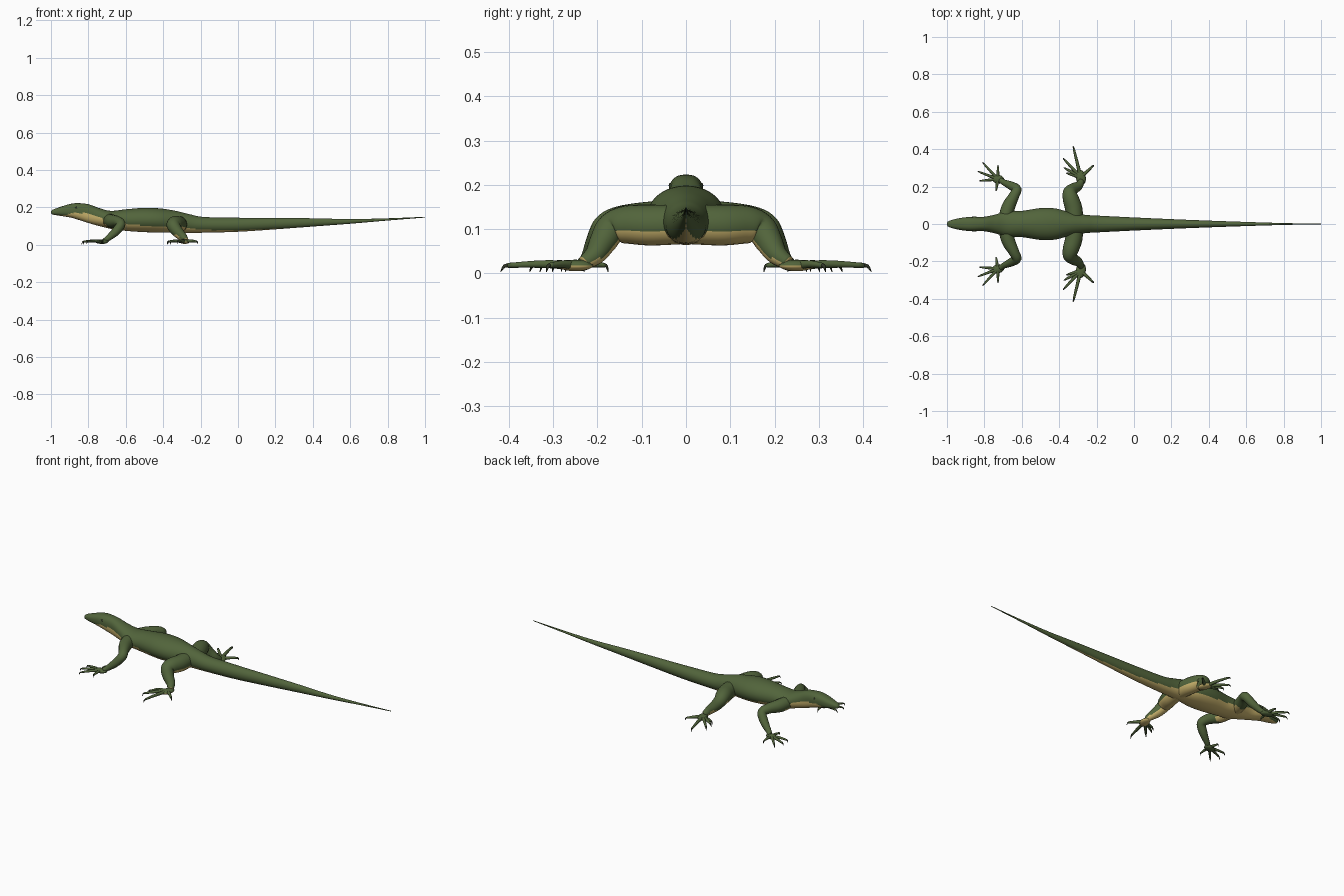
import bpy, bmesh, math
from mathutils import Vector

if "Cube" in bpy.data.objects:
    bpy.data.objects.remove(bpy.data.objects["Cube"])


def material(name, rgb):
    m = bpy.data.materials.new(name)
    m.diffuse_color = (*rgb, 1)
    m.use_nodes = True
    m.node_tree.nodes["Principled BSDF"].inputs["Base Color"].default_value = m.diffuse_color
    return m


GREEN = material("green skin", (0.084, 0.128, 0.044))
YELLOW = material("yellow belly", (0.60, 0.46, 0.155))
DARK = material("dark claw", (0.03, 0.038, 0.02))


def spline(points, steps):
    """Smooth curve through tuples of any length."""
    out = []
    n = len(points)
    for i in range(n - 1):
        p = [points[max(0, min(n - 1, i + k))] for k in (-1, 0, 1, 2)]
        for s in range(steps):
            t = s / steps
            out.append([0.5 * (2 * b + (c - a) * t + (2 * a - 5 * b + 4 * c - d) * t * t
                               + (3 * b - a - 3 * c + d) * t ** 3)
                        for a, b, c, d in zip(*p)])
    out.append(list(points[-1]))
    return out


def loft(name, rings, mats, rule=None, mirror=False):
    """Skin a list of rings, close the ends and colour the faces by a rule."""
    bm = bmesh.new()
    rows = [[bm.verts.new(v) for v in ring] for ring in rings]
    n = len(rows[0])
    for a, b in zip(rows, rows[1:]):
        for i in range(n):
            j = (i + 1) % n
            bm.faces.new((a[i], a[j], b[j], b[i]))
    bm.faces.new(rows[0])
    bm.faces.new(rows[-1])
    bmesh.ops.recalc_face_normals(bm, faces=bm.faces)
    bm.normal_update()
    for f in bm.faces:
        f.smooth = True
        if rule:
            f.material_index = rule(f.calc_center_median(), f.normal)
    return finish(name, bm, mats, mirror)


def finish(name, bm, mats, mirror):
    me = bpy.data.meshes.new(name)
    bm.to_mesh(me)
    bm.free()
    for m in mats:
        me.materials.append(m)
    ob = bpy.data.objects.new(name, me)
    bpy.context.collection.objects.link(ob)
    if mirror:
        mod = ob.modifiers.new("other side", 'MIRROR')
        mod.use_axis = (False, True, False)
        mod.use_mirror_merge = False
    return ob


def tube(name, points, mats, sides=14, steps=6, rule=None):
    """Round limb through (x, y, z, radius) points, mirrored to the other side."""
    pts = spline(points, steps)
    pos = [Vector(p[:3]) for p in pts]
    side, old, rings = None, None, []
    for i, p in enumerate(pts):
        tan = (pos[min(i + 1, len(pos) - 1)] - pos[max(i - 1, 0)]).normalized()
        if side is None:
            side = tan.cross(Vector((0, 0, 1))).normalized()
        else:
            side = old.rotation_difference(tan) @ side
        old = tan
        up = side.cross(tan)
        r = max(p[3], 0.0006)
        rings.append([pos[i] + r * (math.cos(a) * side + math.sin(a) * up)
                      for a in (2 * math.pi * k / sides for k in range(sides))])
    return loft(name, rings, mats, rule, mirror=True)


# Head, torso and tail: x, bottom, top, half width
BODY = [(-1.0, 0.168, 0.178, 0.006), (-0.99, 0.162, 0.188, 0.016),
        (-0.95, 0.155, 0.203, 0.028), (-0.90, 0.147, 0.218, 0.036),
        (-0.86, 0.136, 0.223, 0.039), (-0.80, 0.117, 0.217, 0.039),
        (-0.74, 0.100, 0.196, 0.051), (-0.68, 0.086, 0.182, 0.068),
        (-0.60, 0.075, 0.190, 0.070), (-0.50, 0.068, 0.198, 0.085),
        (-0.42, 0.066, 0.195, 0.083), (-0.34, 0.065, 0.183, 0.062),
        (-0.26, 0.064, 0.164, 0.049), (-0.18, 0.065, 0.149, 0.044),
        (0.0, 0.070, 0.145, 0.035), (0.2, 0.083, 0.144, 0.026),
        (0.4, 0.098, 0.142, 0.018), (0.6, 0.113, 0.138, 0.011),
        (0.8, 0.130, 0.142, 0.005), (1.0, 0.146, 0.150, 0.0015)]
# Belly colour limit: x, share of the height
LIMIT = [(-1.0, 0.0), (-0.93, 0.12), (-0.87, 0.42), (-0.78, 0.5), (-0.68, 0.42),
         (-0.55, 0.28), (-0.3, 0.26), (-0.1, 0.14), (0.1, 0.08), (0.45, 0.0), (1.0, 0.0)]


def lookup(table, x):
    for a, b in zip(table, table[1:]):
        if x <= b[0]:
            t = (x - a[0]) / (b[0] - a[0])
            return [p + (q - p) * t for p, q in zip(a, b)]
    return table[-1]


def belly_rule(c, n):
    _, lo, hi, _ = lookup(BODY, c.x)
    return int((c.z - lo) / (hi - lo) < lookup(LIMIT, c.x)[1])


def power(v, e):
    return math.copysign(abs(v) ** e, v)


SIDES = 48
rings = []
for x, lo, hi, w in spline(BODY, 8):
    e = 0.8 if x < -0.8 else min(1, 0.8 + (x + 0.8) * 2)   # squarer head
    ring = []
    for k in range(SIDES):
        a = 2 * math.pi * k / SIDES
        ring.append((x, w * power(math.cos(a), e),
                     (lo + hi) / 2 + (hi - lo) / 2 * power(math.sin(a), e)))
    rings.append(ring)
loft("body_and_tail", rings, [GREEN, YELLOW], belly_rule)

# Eyes
bm = bmesh.new()
bmesh.ops.create_uvsphere(bm, u_segments=14, v_segments=8, radius=0.006)
for v in bm.verts:
    v.co = Vector((v.co.x - 0.865, v.co.y * 0.6 + 0.0355, v.co.z + 0.198))
for f in bm.faces:
    f.smooth = True
finish("eyes", bm, [DARK], True)

# Legs, the hind ones with pale undersides
tube("front_legs", [(-0.69, 0.025, 0.130, 0.036), (-0.672, 0.09, 0.126, 0.036),
                    (-0.642, 0.15, 0.124, 0.028), (-0.627, 0.185, 0.108, 0.025),
                    (-0.655, 0.204, 0.070, 0.023), (-0.695, 0.222, 0.035, 0.016),
                    (-0.715, 0.235, 0.022, 0.013)], [GREEN, YELLOW],
     rule=lambda c, n: int(n.z < -0.5 and c.y < 0.09))
tube("hind_legs", [(-0.315, 0.01, 0.110, 0.044), (-0.322, 0.08, 0.109, 0.046),
                   (-0.338, 0.135, 0.110, 0.043), (-0.344, 0.168, 0.101, 0.036),
                   (-0.325, 0.187, 0.072, 0.031), (-0.296, 0.205, 0.043, 0.024),
                   (-0.280, 0.230, 0.024, 0.016)], [GREEN, YELLOW], sides=20,
     rule=lambda c, n: int(n.z < (-0.25 if c.y < 0.16 else -0.3)
                           and (c.y < 0.165 or c.z < 0.055)))


# Feet: flattened palms
def palm(name, centre, size, angle, limit):
    bm = bmesh.new()
    bmesh.ops.create_uvsphere(bm, u_segments=16, v_segments=8, radius=1)
    ca, sa = math.cos(angle), math.sin(angle)
    for v in bm.verts:
        x, y, z = (v.co[i] * size[i] for i in range(3))
        v.co = Vector((x * ca - y * sa, x * sa + y * ca, z)) + Vector(centre)
    bm.normal_update()
    for f in bm.faces:
        f.smooth = True
        f.material_index = int(f.normal.z < limit)
    finish(name, bm, [GREEN, YELLOW], True)


palm("front_palms", (-0.728, 0.240, 0.017), (0.036, 0.024, 0.012), math.radians(165), -2)
palm("hind_palms", (-0.285, 0.250, 0.018), (0.042, 0.027, 0.013), math.radians(105), -0.3)


# Toes: arched tubes ending in small dark claws
def toes(name, base, tips, radius):
    b = Vector(base)
    for i, (x, y) in enumerate(tips):
        d = Vector((x, y, 0.012)) - b
        start = b + d * 0.08
        mid, end, tip = b + d * 0.45, b + d * 0.9, b + d
        tube(f"{name}_toe_{i + 1}", [(*start, radius * 1.2), (mid.x, mid.y, 0.021, radius),
                                     (end.x, end.y, 0.018, radius * 0.65)],
             [GREEN], sides=8, steps=4)
        near = b + d * 0.87
        claw = b + d * 0.95
        tube(f"{name}_claw_{i + 1}", [(near.x, near.y, 0.018, radius * 0.55),
                                      (claw.x, claw.y, 0.016, radius * 0.45),
                                      (tip.x, tip.y, 0.003, 0.0006)],
             [DARK], sides=8, steps=3)


toes("front", (-0.728, 0.240, 0.018),
     [(-0.727, 0.316), (-0.810, 0.330), (-0.836, 0.282), (-0.828, 0.230), (-0.738, 0.176)], 0.0075)
toes("hind", (-0.285, 0.250, 0.019),
     [(-0.214, 0.315), (-0.326, 0.419), (-0.380, 0.353), (-0.376, 0.302), (-0.362, 0.272)], 0.0085)
